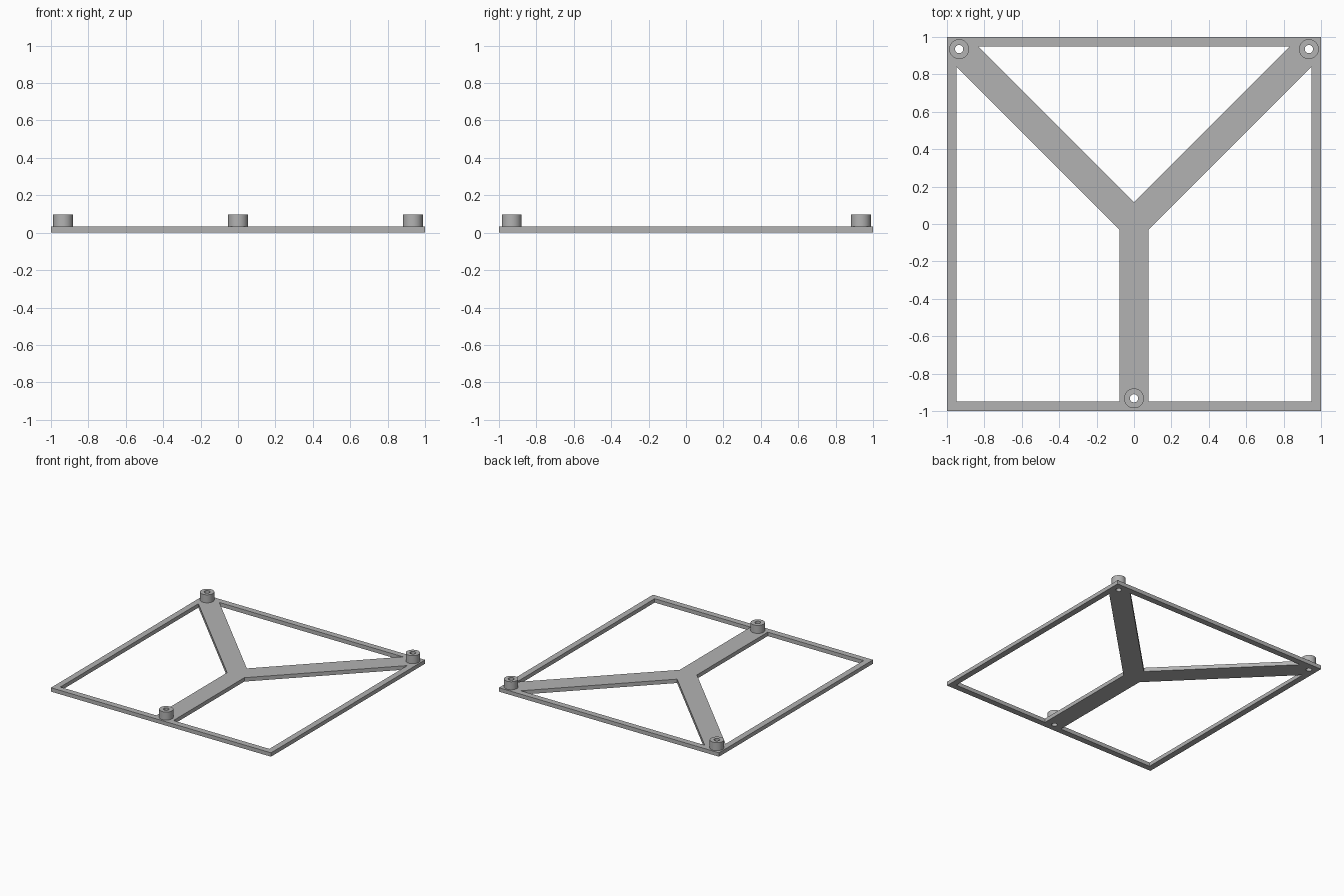
import bpy, bmesh
from math import cos, sin, tau

cube = bpy.data.objects.get("Cube")
if cube:
    bpy.data.objects.remove(cube, do_unlink=True)

GREY = (0.45, 0.45, 0.45, 1)
THICK, TOP = 0.032, 0.098          # plate thickness, post height
INNER, ARM = 0.95, 0.078           # frame opening, half width of front arm
POST_R, HOLE_R, SIDES = 0.053, 0.022, 40
POSTS = {"left_post": (0.935, 0.935), "right_post": (-0.935, 0.935), "front_post": (0, -0.932)}

mat = bpy.data.materials.new("plain grey")
mat.use_nodes = True
mat.diffuse_color = GREY
mat.node_tree.nodes["Principled BSDF"].inputs["Base Color"].default_value = GREY


def circle(center, radius):
    return [(center[0] + radius * cos(tau * i / SIDES), center[1] + radius * sin(tau * i / SIDES))
            for i in range(SIDES)]


# Plate: square outline with three windows and the screw holes
side_window = [(ARM, -INNER), (INNER, -INNER), (INNER, 0.842), (ARM, -0.03)]
outlines = [
    [(-1, -1), (1, -1), (1, 1), (-1, 1)],
    [(0, 0.115), (0.835, INNER), (-0.835, INNER)],
    side_window,
    [(-x, y) for x, y in side_window],
] + [circle(c, HOLE_R) for c in POSTS.values()]

curve = bpy.data.curves.new("plate_outline", "CURVE")
curve.dimensions = "2D"
curve.fill_mode = "BOTH"
curve.extrude = THICK / 2
for points in outlines:
    spline = curve.splines.new("POLY")
    spline.points.add(len(points) - 1)
    for p, (x, y) in zip(spline.points, points):
        p.co = (x, y, 0, 1)
    spline.use_cyclic_u = True
plate = bpy.data.objects.new("frame_plate", curve)
bpy.context.collection.objects.link(plate)
plate.location.z = THICK / 2
curve.materials.append(mat)
bpy.ops.object.select_all(action="DESELECT")
plate.select_set(True)
bpy.context.view_layer.objects.active = plate
bpy.ops.object.convert(target="MESH")
plate = bpy.context.object
bm = bmesh.new()
bm.from_mesh(plate.data)
bmesh.ops.remove_doubles(bm, verts=bm.verts, dist=0.0001)
bmesh.ops.recalc_face_normals(bm, faces=bm.faces)
bm.to_mesh(plate.data)
bm.free()


# Hollow posts standing on the plate, in line with the screw holes
def make_post(name, center):
    bm = bmesh.new()
    profile = [(POST_R, THICK), (POST_R, TOP), (HOLE_R, TOP), (HOLE_R, THICK)]
    rings = [[bm.verts.new((x, y, z)) for x, y in circle((0, 0), r)] for r, z in profile]
    for a, b in zip(rings, rings[1:]):
        for i in range(SIDES):
            j = (i + 1) % SIDES
            bm.faces.new((a[i], a[j], b[j], b[i]))
    mesh = bpy.data.meshes.new(name)
    bm.to_mesh(mesh)
    bm.free()
    mesh.materials.append(mat)
    post = bpy.data.objects.new(name, mesh)
    post.location = (*center, 0)
    bpy.context.collection.objects.link(post)
    return post


parts = [plate] + [make_post(n, c) for n, c in POSTS.items()]
for part in parts:
    part.select_set(True)
bpy.ops.object.shade_smooth_by_angle(angle=0.6)
